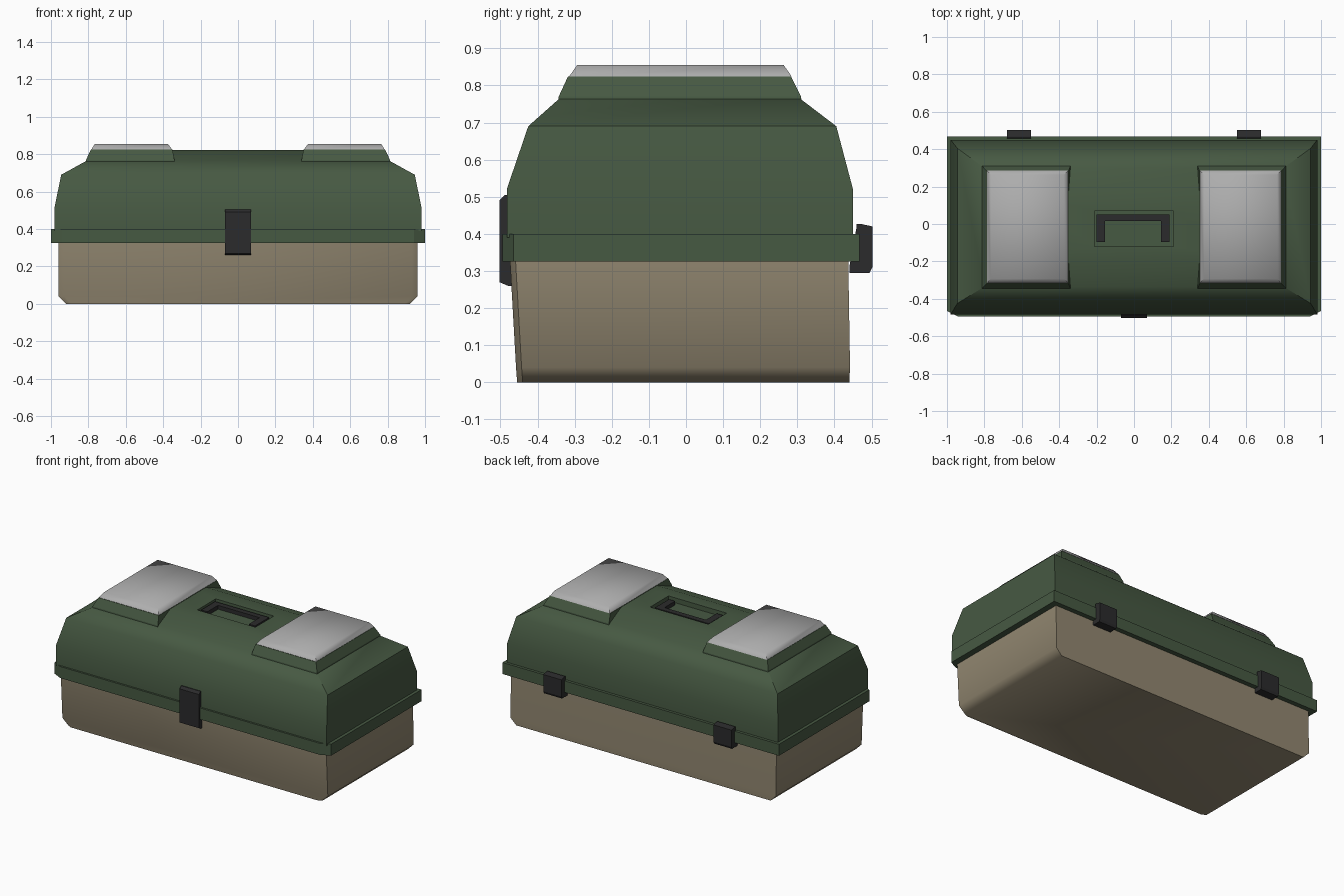
import bpy, bmesh

cube = bpy.data.objects.get("Cube")
if cube:
    bpy.data.objects.remove(cube)


def material(name, rgb):
    mat = bpy.data.materials.new(name)
    mat.use_nodes = True
    mat.diffuse_color = (*rgb, 1)
    mat.node_tree.nodes["Principled BSDF"].inputs["Base Color"].default_value = (*rgb, 1)
    return mat


GREEN = material("dark green", (0.062, 0.1, 0.055))
TAN = material("tan", (0.29, 0.245, 0.165))
GREY = material("light grey", (0.42, 0.42, 0.42))
BLACK = material("black", (0.024, 0.024, 0.025))


def loft(name, rings, mat, chamfer=0.0, smooth=0.0):
    """Stack rectangular rings (z, x0, x1, y0, y1), with optional front corner chamfer."""
    bm = bmesh.new()
    loops = []
    for z, x0, x1, y0, y1 in rings:
        c = chamfer
        if c:
            pts = [(x0 + c, y0), (x1 - c, y0), (x1, y0 + c * 0.5),
                   (x1, y1), (x0, y1), (x0, y0 + c * 0.5)]
        else:
            pts = [(x0, y0), (x1, y0), (x1, y1), (x0, y1)]
        loops.append([bm.verts.new((x, y, z)) for x, y in pts])
    n = len(loops[0])
    for a, b in zip(loops, loops[1:]):
        for i in range(n):
            j = (i + 1) % n
            bm.faces.new((a[i], a[j], b[j], b[i]))
    bm.faces.new(loops[0][::-1])
    bm.faces.new(loops[-1])
    mesh = bpy.data.meshes.new(name)
    bm.to_mesh(mesh)
    bm.free()
    mesh.materials.append(mat)
    obj = bpy.data.objects.new(name, mesh)
    bpy.context.collection.objects.link(obj)
    if smooth:
        bpy.ops.object.select_all(action='DESELECT')
        obj.select_set(True)
        bpy.context.view_layer.objects.active = obj
        bpy.ops.object.shade_smooth_by_angle(angle=smooth)
    return obj


def box(name, x0, x1, y0, y1, z0, z1, mat):
    return loft(name, [(z0, x0, x1, y0, y1), (z1, x0, x1, y0, y1)], mat)


# Lower tray with a chamfered bottom edge at the ends
loft("base", [(0, -0.92, 0.92, -0.455, 0.44),
              (0.04, -0.96, 0.96, -0.458, 0.442),
              (0.34, -0.96, 0.96, -0.475, 0.437)], TAN, chamfer=0.03, smooth=0.9)

# Lip between tray and lid
loft("rim", [(0.325, -1, 1, -0.495, 0.468),
             (0.4, -1, 1, -0.495, 0.468)], GREEN, chamfer=0.06)

# Domed lid
lid = loft("lid", [(0.39, -0.98, 0.98, -0.483, 0.45),
                   (0.52, -0.98, 0.98, -0.483, 0.45),
                   (0.69, -0.945, 0.945, -0.425, 0.405),
                   (0.77, -0.8, 0.8, -0.335, 0.3),
                   (0.822, -0.6, 0.6, -0.2, 0.17)], GREEN, smooth=0.75)

# Shallow handle recess cut into the lid top
cutter = box("recess_cutter", -0.21, 0.21, -0.12, 0.07, 0.79, 0.9, GREEN)
cutter.hide_render = True
cutter.hide_viewport = True
cutter.display_type = 'WIRE'
cut = lid.modifiers.new("recess", 'BOOLEAN')
cut.operation = 'DIFFERENCE'
cut.object = cutter

# U-shaped folding handle lying in the recess
box("handle_grip", -0.2, 0.19, 0.015, 0.05, 0.785, 0.815, BLACK)
for side, x in (("right", -0.2), ("left", 0.145)):
    box(f"handle_arm_{side}", x, x + 0.045, -0.095, 0.015, 0.785, 0.815, BLACK)

# Raised plinths with clear compartment covers, and back hinges, on both sides
for side, s in (("left", 1), ("right", -1)):
    def span(a, b):
        return sorted((s * a, s * b))
    loft(f"cover_plinth_{side}", [(0.72, *span(0.34, 0.82), -0.35, 0.315),
                                  (0.77, *span(0.34, 0.812), -0.343, 0.31),
                                  (0.824, *span(0.35, 0.787), -0.318, 0.283)], GREEN)
    loft(f"cover_{side}", [(0.824, *span(0.352, 0.785), -0.315, 0.285),
                           (0.855, *span(0.375, 0.765), -0.293, 0.263)], GREY, smooth=1.0)
    loft(f"hinge_{side}", [(0.295, *span(0.55, 0.68), 0.44, 0.495),
                           (0.31, *span(0.55, 0.68), 0.44, 0.502),
                           (0.42, *span(0.55, 0.68), 0.46, 0.502),
                           (0.427, *span(0.55, 0.68), 0.46, 0.47)], BLACK)

# Front latch
loft("latch", [(0.26, -0.07, 0.07, -0.48, -0.47),
               (0.27, -0.07, 0.07, -0.503, -0.47),
               (0.49, -0.07, 0.07, -0.503, -0.47),
               (0.505, -0.07, 0.07, -0.488, -0.47)], BLACK)
